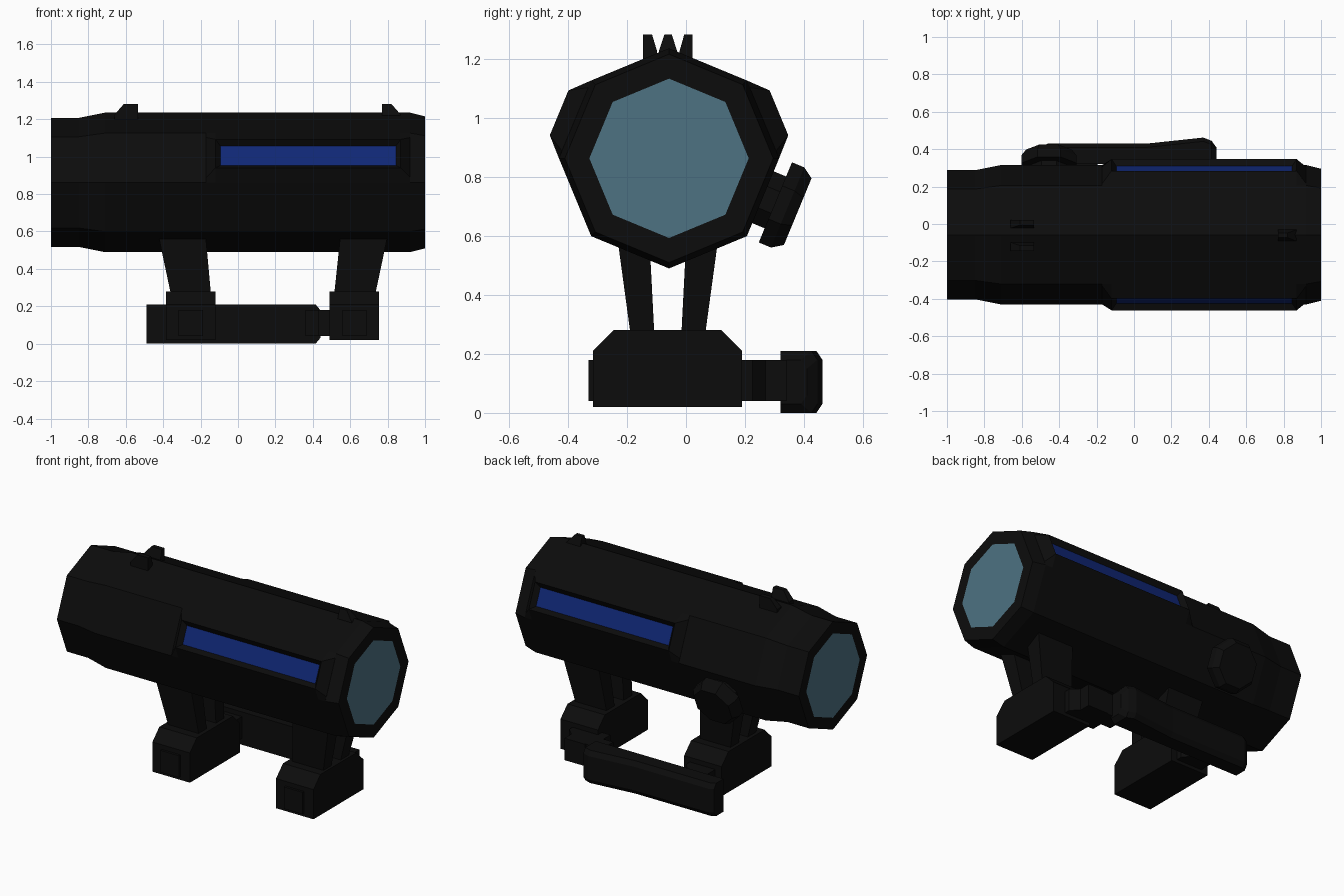
import bpy, bmesh, math
from mathutils import Vector

old = bpy.data.objects.get("Cube")
if old:
    bpy.data.objects.remove(old)


def material(name, rgb):
    m = bpy.data.materials.new(name)
    m.use_nodes = True
    m.diffuse_color = (*rgb, 1)
    b = m.node_tree.nodes["Principled BSDF"]
    b.inputs["Base Color"].default_value = (*rgb, 1)
    b.inputs["Roughness"].default_value = 0.7
    return m


BLACK = material("matte black", (0.0036, 0.0036, 0.0036))
GLASS = material("teal glass", (0.075, 0.17, 0.225))
BLUE = material("deep blue", (0.005, 0.02, 0.18))

CY, CZ = -0.0575, 0.8625   # tube axis
R = 0.373                  # tube radius


def finish(name, bm, mats):
    bmesh.ops.recalc_face_normals(bm, faces=bm.faces)
    me = bpy.data.meshes.new(name)
    bm.to_mesh(me)
    bm.free()
    for m in mats:
        me.materials.append(m)
    ob = bpy.data.objects.new(name, me)
    bpy.context.collection.objects.link(ob)
    return ob


def loft_mesh(rings, cap_mat=0):
    """Skin matching rings of points and close both ends."""
    bm = bmesh.new()
    vs = [[bm.verts.new(p) for p in ring] for ring in rings]
    n = len(vs[0])
    for a, b in zip(vs, vs[1:]):
        for i in range(n):
            j = (i + 1) % n
            bm.faces.new((a[i], a[j], b[j], b[i]))
    for ring in (vs[0], vs[-1]):
        bm.faces.new(ring).material_index = cap_mat
    return bm


def loft(name, rings, mats=(BLACK,), cap_mat=0):
    return finish(name, loft_mesh(rings, cap_mat), mats)


def rect(x0, x1, y0, y1, z):
    return [(x0, y0, z), (x1, y0, z), (x1, y1, z), (x0, y1, z)]


def box(name, x0, x1, y0, y1, z0, z1):
    return loft(name, [rect(x0, x1, y0, y1, z) for z in (z0, z1)])


def octagon(x, r):
    return [(x, CY + r * math.sin(i * math.pi / 4), CZ + r * math.cos(i * math.pi / 4))
            for i in range(8)]


# Octagonal tube with a glass cap at each end
tube = [(-1, 0.27), (-1, 0.345), (-0.85, 0.345), (-0.71, R), (0.92, R), (1, 0.353), (1, 0.27)]
loft("tube", [octagon(x, r) for x, r in tube], (BLACK, GLASS), 1)

# Raised side housings with a recessed blue strip
s = R * math.sqrt(0.5)
inner = [(R, 0), (R - 0.01, 0.026), (s + 0.01, s - 0.024), (s, s)]
outer = [(R, 0), (0.404, 0.078), (0.341, 0.23), (s, s)]
for label, side in (("left_or_back", 1), ("right_or_front", -1)):
    rings = [[(x, CY + side * y, CZ + z) for y, z in prof]
             for x, prof in ((-0.17, inner), (-0.12, outer), (0.87, outer), (0.92, inner))]
    bm = loft_mesh(rings)
    bmesh.ops.recalc_face_normals(bm, faces=bm.faces)
    face = max((f for f in bm.faces if f.calc_center_median().z > CZ + 0.1
                and abs(f.normal.x) < 0.1), key=lambda f: f.normal.y * side)
    bmesh.ops.inset_region(bm, faces=[face], thickness=0.036)
    sink = face.normal * -0.03
    bmesh.ops.translate(bm, verts=face.verts[:], vec=sink)
    face.material_index = 1
    finish("back_housing" if side > 0 else "front_housing", bm, (BLACK, BLUE))

# Feet: chamfered blocks, front plates and paired struts
for name, x0, x1, top, bottom in (
        ("rear_mount", -0.385, -0.12, (-0.43, -0.175), (-0.36, -0.145)),
        ("fore_mount", 0.49, 0.755, (0.55, 0.805), (0.515, 0.735))):
    prof = [(-0.315, 0.02), (0.19, 0.02), (0.19, 0.21), (0.12, 0.28), (-0.245, 0.28), (-0.315, 0.21)]
    loft(name + "_foot", [[(x, y, z) for y, z in prof] for x in (x0, x1)])
    mid = (x0 + x1) / 2
    box(name + "_plate", mid - 0.065, mid + 0.065, -0.33, -0.31, 0.04, 0.18)
    for side, part in ((-1, "_front_strut"), (1, "_back_strut")):
        def ys(a, b):
            return sorted((-0.0615 + side * a, -0.0615 + side * b))
        loft(name + part, [rect(*bottom, *ys(0.046, 0.127), 0.27),
                           rect(*top, *ys(0.063, 0.172), 0.60)])

# Clamp pivots behind the feet
for name, cx, hx in (("rear_pivot", -0.25, 0.09), ("fore_pivot", 0.55, 0.12)):
    plan = [(-hx, 0.15), (hx, 0.15), (hx, 0.225), (hx * 0.6, 0.27),
            (hx * 0.6, 0.34), (-hx * 0.6, 0.34), (-hx, 0.27)]
    loft(name, [[(cx + x, y, z) for x, y in plan] for z in (0.04, 0.18)])
box("lever_link", 0.36, 0.50, 0.22, 0.335, 0.04, 0.18)

# Clamp lever


def lever_ring(x, w, h):
    return [(x, 0.32, h), (x, 0.32, 0.21 - h), (x, w - 0.02, 0.21 - h),
            (x, w, 0.18 - h), (x, w, 0.03 + h), (x, w - 0.02, h)]


loft("clamp_lever", [lever_ring(*p) for p in (
    (-0.49, 0.415, 0), (-0.46, 0.43, 0), (0.07, 0.43, 0),
    (0.37, 0.462, 0), (0.415, 0.445, 0), (0.44, 0.41, 0.03))])

# Adjustment knob on the lower back face
axis = Vector((0, math.cos(math.pi / 8), -math.sin(math.pi / 8)))
across = Vector((0, math.sin(math.pi / 8), math.cos(math.pi / 8)))


def knob_ring(d, r):
    c = Vector((-0.455, CY, CZ)) + axis * d
    r /= math.cos(math.pi / 8)
    return [c + r * (math.cos(a) * across + Vector((math.sin(a), 0, 0)))
            for a in (math.pi / 8 + k * math.pi / 4 for k in range(8))]


loft("adjustment_knob", [knob_ring(*p) for p in (
    (0.32, 0.095), (0.39, 0.095), (0.39, 0.147), (0.435, 0.147), (0.472, 0.122))])

# Sight posts on top


def sight(name, base, top, xb, xt):
    loft(name, [rect(*xb, *base, 1.16), rect(*xb, *base, 1.225), rect(*xt, *top, 1.282)])


sight("rear_sight_front_post", (-0.145, -0.098), (-0.145, -0.115), (-0.66, -0.535), (-0.61, -0.535))
sight("rear_sight_back_post", (-0.022, 0.022), (-0.006, 0.022), (-0.66, -0.535), (-0.61, -0.535))
sight("fore_sight_post", (-0.092, -0.03), (-0.073, -0.048), (0.77, 0.87), (0.77, 0.82))
